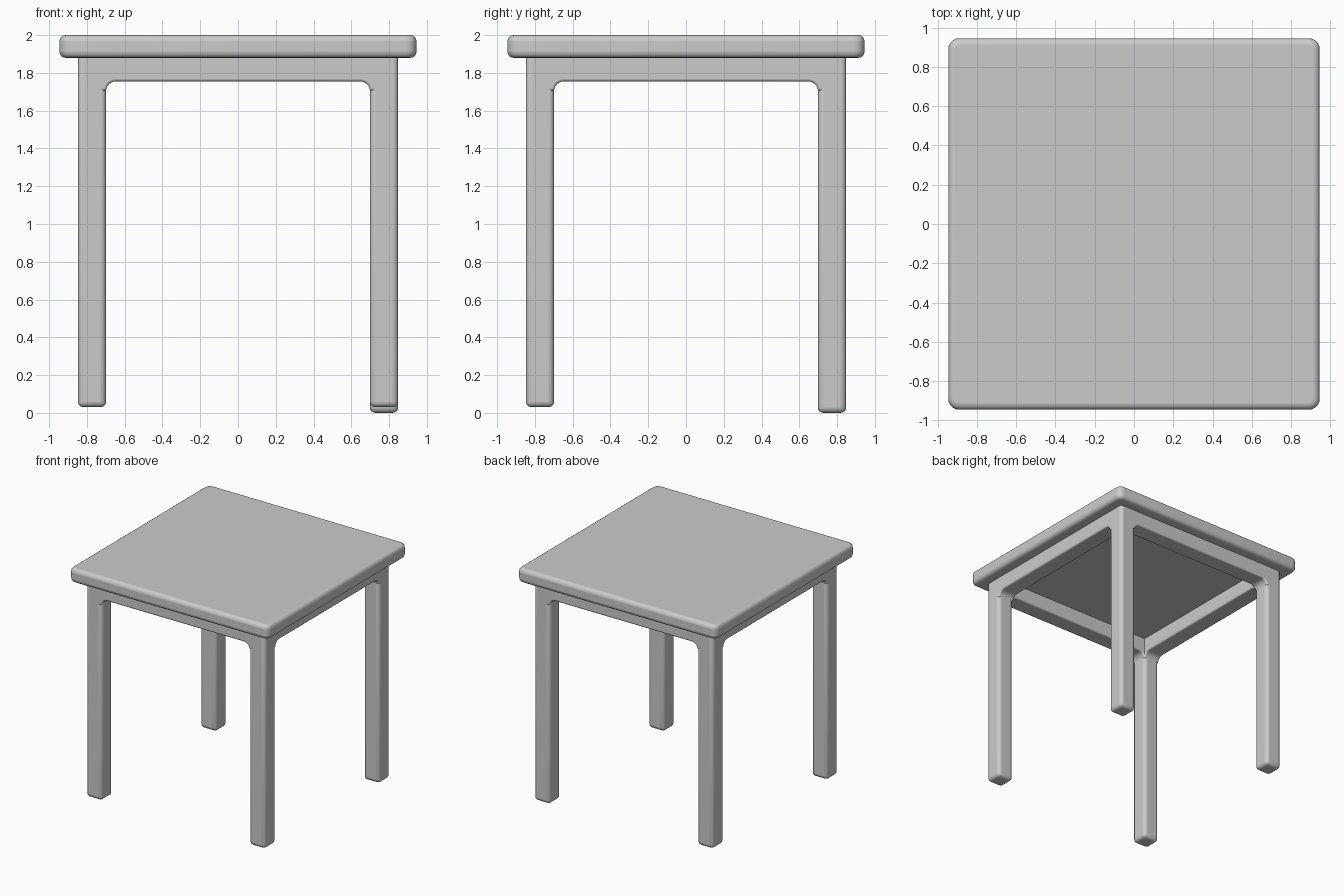
import bpy, bmesh, math
from mathutils import Matrix

cube = bpy.data.objects.get("Cube")
if cube:
    bpy.data.objects.remove(cube, do_unlink=True)

grey = bpy.data.materials.new("soft grey")
grey.use_nodes = True
colour = (0.6, 0.6, 0.6, 1)
grey.diffuse_color = colour
grey.node_tree.nodes["Principled BSDF"].inputs["Base Color"].default_value = colour

OUT, INN = 0.848, 0.698      # outer and inner faces of the legs
RAIL_Z, TOP_Z = 1.755, 1.88  # undersides of the rails and the top


def prism(bm, outline, depth):
    """Extrude an outline lying in XZ along +Y."""
    face = bm.faces.new([bm.verts.new((x, 0, z)) for x, z in outline])
    new = bmesh.ops.extrude_face_region(bm, geom=[face])["geom"]
    moved = [v for v in new if isinstance(v, bmesh.types.BMVert)]
    bmesh.ops.translate(bm, verts=moved, vec=(0, depth, 0))
    bmesh.ops.recalc_face_normals(bm, faces=bm.faces)


def finish(name, bm, bevel):
    mesh = bpy.data.meshes.new(name)
    bm.to_mesh(mesh)
    bm.free()
    mesh.materials.append(grey)
    obj = bpy.data.objects.new(name, mesh)
    bpy.context.collection.objects.link(obj)
    mod = obj.modifiers.new("soft edges", "BEVEL")
    mod.width, mod.segments = bevel, 4
    mod.limit_method, mod.angle_limit = "ANGLE", math.radians(40)
    bpy.ops.object.select_all(action="DESELECT")
    obj.select_set(True)
    bpy.context.view_layer.objects.active = obj
    bpy.ops.object.shade_smooth_by_angle(angle=math.radians(40))
    return obj


def box(bm, x0, x1, y0, y1, z0, z1):
    prism(bm, [(x0, z0), (x1, z0), (x1, z1), (x0, z1)], y1 - y0)
    bmesh.ops.translate(bm, verts=bm.verts, vec=(0, y0, 0))


# Table top with rounded corners
bm = bmesh.new()
half = 0.945
box(bm, -half, half, -half, half, TOP_Z, 2)
corners = [e for e in bm.edges if abs(e.verts[0].co.z - e.verts[1].co.z) > 0.05]
bmesh.ops.bevel(bm, geom=corners, offset=0.055, segments=6, profile=0.5,
                affect="EDGES")
finish("table_top", bm, 0.032)

# Legs, the back left one slightly longer
for side, sx in (("left", 1), ("right", -1)):
    for end, sy in (("front", -1), ("back", 1)):
        bm = bmesh.new()
        foot = 0 if (side, end) == ("left", "back") else 0.03
        xs, ys = sorted((sx * INN, sx * OUT)), sorted((sy * INN, sy * OUT))
        box(bm, *xs, *ys, foot, TOP_Z + 0.05)
        finish(f"{end}_{side}_leg", bm, 0.03)

# Rails whose undersides sweep down into the legs
R = 0.05
sweep = [(INN - R + R * math.sin(a), RAIL_Z - R + R * math.cos(a))
         for a in (math.pi / 2 * i / 6 for i in range(7))]
end = INN + 0.06
right_half = sweep + [(end, RAIL_Z - R), (end, TOP_Z + 0.03)]
outline = right_half + [(-x, z) for x, z in reversed(right_half)]
for i, name in enumerate(("front", "left", "back", "right")):
    bm = bmesh.new()
    prism(bm, outline, OUT - INN)
    bmesh.ops.translate(bm, verts=bm.verts, vec=(0, -OUT, 0))
    bm.transform(Matrix.Rotation(math.pi / 2 * i, 4, "Z"))
    finish(f"{name}_rail", bm, 0.02)
